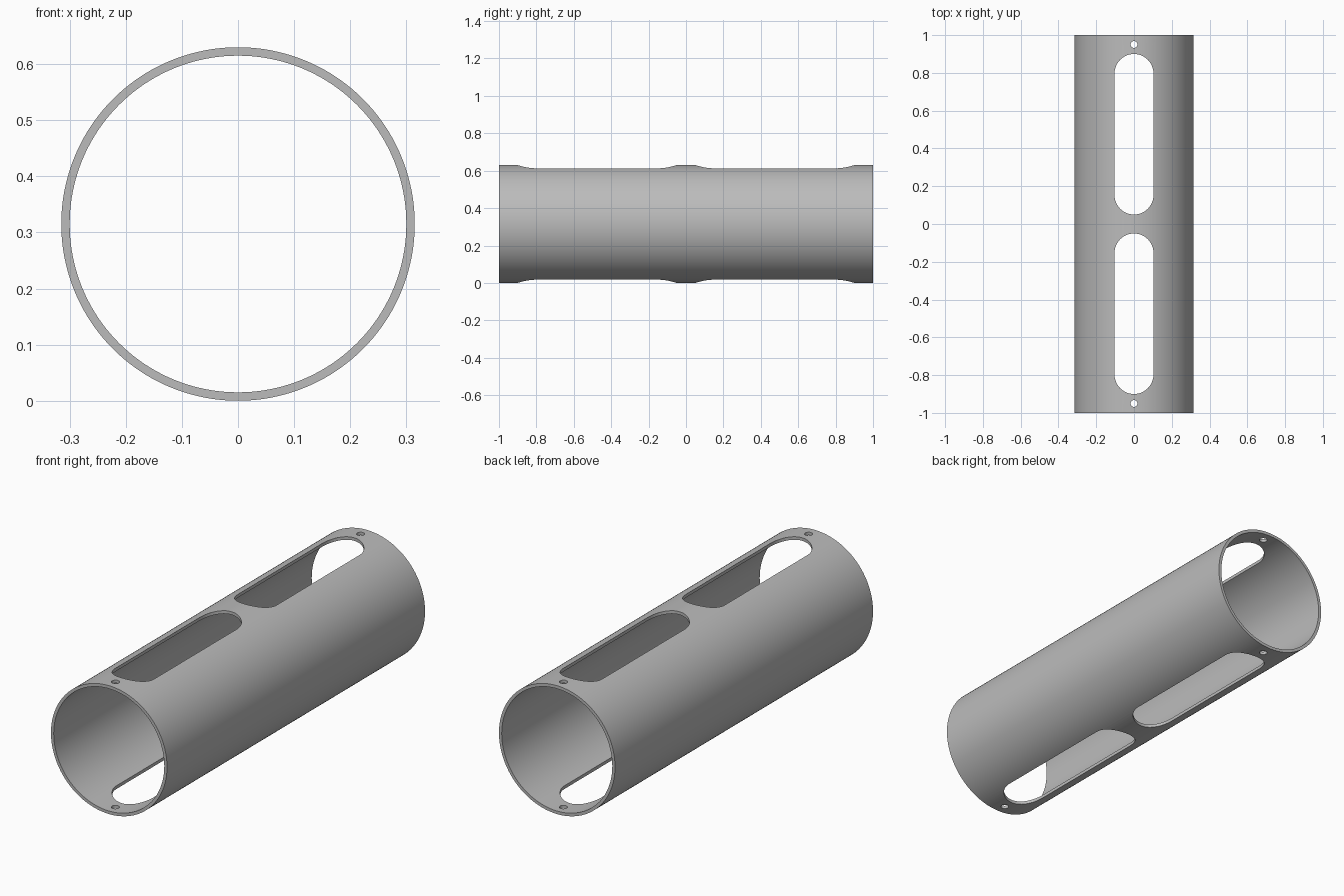
import bpy, bmesh, math

cube = bpy.data.objects.get("Cube")
if cube:
    bpy.data.objects.remove(cube, do_unlink=True)

OUTER, INNER, LENGTH = 0.315, 0.30, 2.0
SEGMENTS = 160

grey = bpy.data.materials.new("plain grey")
grey.use_nodes = True
colour = (0.5, 0.5, 0.5, 1)
grey.diffuse_color = colour
grey.node_tree.nodes["Principled BSDF"].inputs["Base Color"].default_value = colour


def add_object(name, bm):
    bmesh.ops.recalc_face_normals(bm, faces=bm.faces)
    mesh = bpy.data.meshes.new(name)
    bm.to_mesh(mesh)
    bm.free()
    mesh.materials.append(grey)
    obj = bpy.data.objects.new(name, mesh)
    bpy.context.collection.objects.link(obj)
    return obj


def add_slot(bm, y, radius, half_straight, steps=24):
    """Upright prism with rounded ends, long enough to pierce both walls."""
    outline = []
    for side in (1, -1):
        for i in range(steps + 1):
            a = math.pi * i / steps
            outline.append((side * radius * math.cos(a),
                            y + side * (half_straight + radius * math.sin(a))))
    if half_straight == 0:
        outline = outline[:steps] + outline[steps + 1:-1]
    face = bm.faces.new([bm.verts.new((px, py, -0.2)) for px, py in outline])
    top = bmesh.ops.extrude_face_region(bm, geom=[face])["geom"]
    bmesh.ops.translate(bm, vec=(0, 0, 1.1),
                        verts=[g for g in top if isinstance(g, bmesh.types.BMVert)])


# Hollow tube lying along y
bm = bmesh.new()
rings = []
for radius, y in ((OUTER, -1), (OUTER, 1), (INNER, 1), (INNER, -1)):
    rings.append([bm.verts.new((radius * math.sin(2 * math.pi * i / SEGMENTS),
                                y * LENGTH / 2,
                                OUTER + radius * math.cos(2 * math.pi * i / SEGMENTS)))
                  for i in range(SEGMENTS)])
for k in range(4):
    a, b = rings[k], rings[(k + 1) % 4]
    for i in range(SEGMENTS):
        j = (i + 1) % SEGMENTS
        bm.faces.new((a[i], a[j], b[j], b[i]))
tube = add_object("slotted_tube", bm)

# Long windows and small screw holes through the top and bottom walls
bm = bmesh.new()
for side in (-1, 1):
    add_slot(bm, side * 0.475, 0.103, 0.322)
    add_slot(bm, side * 0.95, 0.018, 0)
cutter = add_object("slot_cutter", bm)
cutter.hide_render = True

cut = tube.modifiers.new("slots", 'BOOLEAN')
cut.operation = 'DIFFERENCE'
cut.solver = 'EXACT'
cut.object = cutter

# Bake the cut, then smooth the round walls and keep the rims sharp
bpy.ops.object.select_all(action='DESELECT')
tube.select_set(True)
bpy.context.view_layer.objects.active = tube
bpy.ops.object.modifier_apply(modifier=cut.name)
bpy.data.objects.remove(cutter, do_unlink=True)
bpy.ops.object.shade_smooth_by_angle(angle=math.radians(30))
